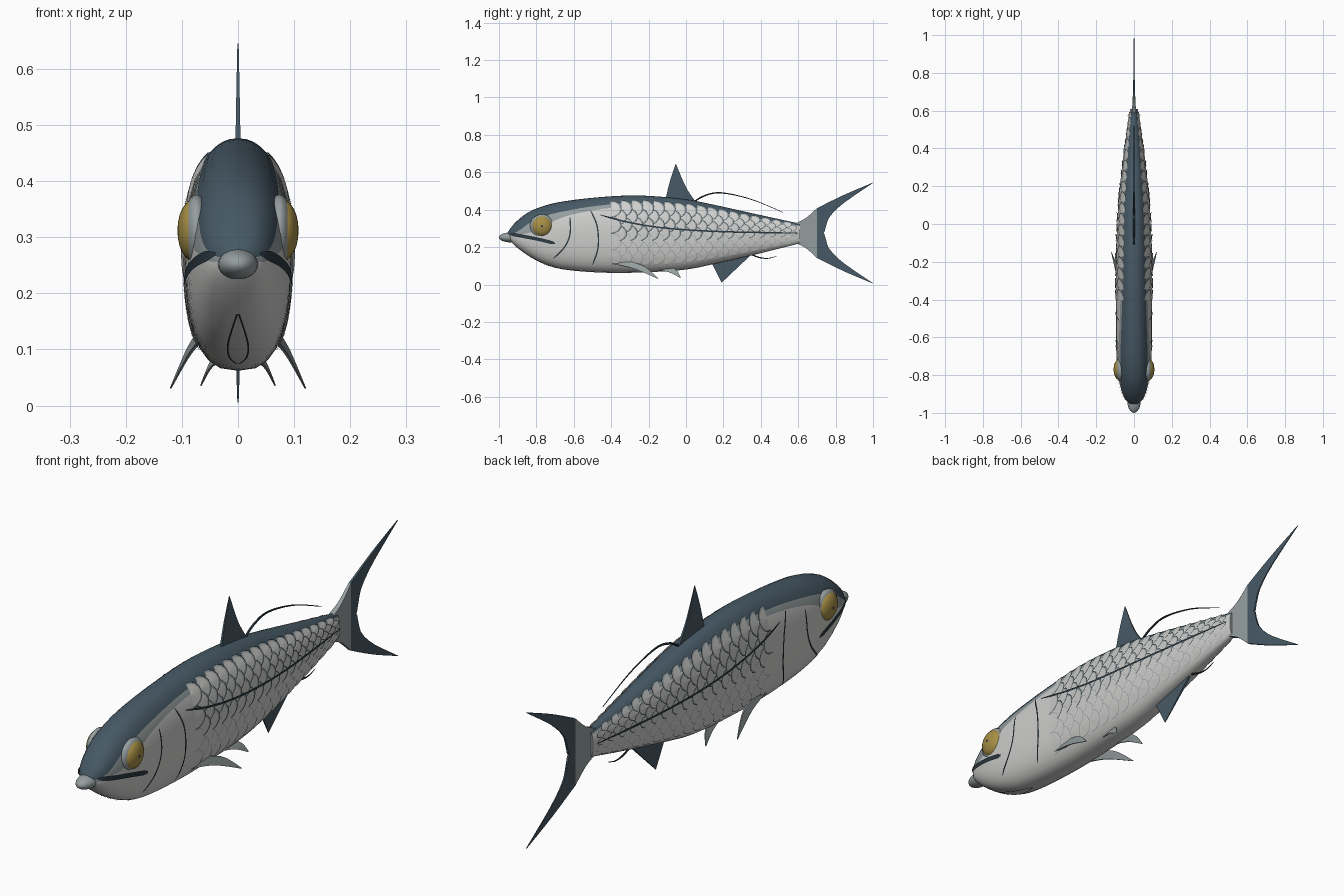
import bpy, bmesh, math

if "Cube" in bpy.data.objects:
    bpy.data.objects.remove(bpy.data.objects["Cube"])

def material(name, rgb):
    m = bpy.data.materials.new(name)
    m.diffuse_color = (*rgb, 1)
    m.use_nodes = True
    m.node_tree.nodes["Principled BSDF"].inputs["Base Color"].default_value = m.diffuse_color
    return m

DARK = material("slate back", (0.062, 0.10, 0.13))
MID = material("grey band", (0.30, 0.34, 0.345))
PALE = material("pale belly", (0.62, 0.62, 0.61))
GOLD = material("gold iris", (0.38, 0.27, 0.06))
LINE = material("dark line", (0.025, 0.042, 0.055))

# Body stations: y, top z, bottom z, half width, back edge height, band edge height
STATIONS = [
    (-0.955, 0.275, 0.250, 0.018, -0.10, -0.40), (-0.93, 0.312, 0.222, 0.046, 0.05, -0.25),
    (-0.89, 0.352, 0.187, 0.064, 0.25, -0.05), (-0.84, 0.388, 0.152, 0.077, 0.48, 0.05),
    (-0.77, 0.417, 0.114, 0.088, 0.62, 0.25), (-0.67, 0.442, 0.083, 0.094, 0.70, 0.52),
    (-0.46, 0.467, 0.064, 0.095, 0.78, 0.68), (-0.25, 0.476, 0.064, 0.094, 0.80, 0.70),
    (0.0, 0.455, 0.080, 0.087, 0.80, 0.70), (0.16, 0.424, 0.112, 0.076, 0.80, 0.70),
    (0.39, 0.373, 0.165, 0.050, 0.80, 0.70), (0.61, 0.325, 0.220, 0.020, 0.80, 0.70)]

def station(y):
    """Smoothly interpolated body values at y."""
    S, n = STATIONS, len(STATIONS)
    y = min(max(y, S[0][0]), S[-1][0])
    i = max(k for k in range(n - 1) if S[k][0] <= y)
    a, b = S[i], S[i + 1]
    d = b[0] - a[0]
    t = (y - a[0]) / d
    def slope(k, j):
        lo, hi = S[max(k - 1, 0)], S[min(k + 1, n - 1)]
        return (hi[j] - lo[j]) / (hi[0] - lo[0]) * d
    return [(2*t**3 - 3*t*t + 1) * a[j] + (t**3 - 2*t*t + t) * slope(i, j)
            + (3*t*t - 2*t**3) * b[j] + (t**3 - t*t) * slope(i + 1, j) for j in range(1, 6)]

def section(u):
    p = 2.2 if u > 0 else 2.6
    return max(0, 1 - min(1, abs(u)) ** p) ** (1 / p)

def on_body(y, z, lift):
    """Point on the right flank at y, z, raised by lift."""
    top, bot, w = station(y)[:3]
    c, h = (top + bot) / 2, (top - bot) / 2
    u = max(-0.97, min(0.97, (z - c) / h))
    nx, nz = 1 / w * section(u), u / h
    k = lift / math.hypot(nx, nz)
    return (w * section(u) + nx * k, y, c + h * u + nz * k)

def make(name, verts, faces, mats, idx=None, mirror=False, smooth=True, fix=True):
    me = bpy.data.meshes.new(name)
    me.from_pydata(verts, [], faces)
    for m in mats:
        me.materials.append(m)
    if idx:
        me.polygons.foreach_set("material_index", idx)
    if fix:
        bm = bmesh.new()
        bm.from_mesh(me)
        bmesh.ops.recalc_face_normals(bm, faces=bm.faces)
        bm.to_mesh(me)
        bm.free()
    ob = bpy.data.objects.new(name, me)
    bpy.context.collection.objects.link(ob)
    if mirror:
        ob.modifiers.new("mirror", 'MIRROR').use_mirror_merge = False
    if smooth:
        bpy.context.view_layer.objects.active = ob
        ob.select_set(True)
        bpy.ops.object.shade_smooth_by_angle(angle=math.radians(40))
        ob.select_set(False)
    return ob

def spline(pts, n):
    """n + 1 points on a smooth curve through pts."""
    out, m = [], len(pts) - 1
    for k in range(n + 1):
        s = k / n * m
        i = min(int(s), m - 1)
        t = s - i
        p0, p1, p2, p3 = (pts[max(i - 1, 0)], pts[i], pts[i + 1], pts[min(i + 2, m)])
        out.append(tuple(b + 0.5*t*(c - a + t*(2*a - 5*b + 4*c - d + t*(3*(b - c) + d - a)))
                         for a, b, c, d in zip(p0, p1, p2, p3)))
    return out

# Body: lofted rings whose edges follow the back and band borders
ROWS, verts, faces, idx = 40, [], [], []
for r in range(ROWS + 1):
    f = r / ROWS
    y = -0.955 + 1.565 * f ** 1.5
    top, bot, w, ud, um = station(y)
    ad, am = math.acos(ud), math.acos(um)
    half = ([ad * k / 5 for k in range(5)] + [ad + (am - ad) * k / 2 for k in range(2)]
            + [am + (math.pi - am) * k / 11 for k in range(12)])
    ring = [(1, a) for a in half] + [(-1, a) for a in half[-2:0:-1]]
    for s, a in ring:
        u = math.cos(a)
        verts.append((s * w * section(u), y, (top + bot) / 2 + (top - bot) / 2 * u))
N = len(ring)
for r in range(ROWS):
    for k in range(N):
        j = (k + 1) % N
        faces.append((r*N + k, r*N + j, r*N + N + j, r*N + N + k))
        q = min(k, N - 1 - k)
        idx.append(0 if q < 5 else 1 if q < 7 else 2)
faces += [tuple(range(N)), tuple(range(ROWS * N, ROWS * N + N))]
make("body", verts, faces, [DARK, MID, PALE], idx + [1, 1])

# Scales: staggered curved plates with a grey rim and dark edge
verts, faces, idx = [], [], []
COLS, ARC = 17, 8
for row in range(7):
    for col in range(COLS):
        y = -0.40 + (col + 0.5 * (row % 2)) * 0.058
        if y > 0.56:
            continue
        top, bot = station(y)[:2]
        h = (top - bot) / 2
        u0 = 0.66 - row * 0.21
        size = 0.055 * (0.55 + 0.45 * h / 0.2)
        low = row > 3
        base = len(verts)
        z0 = (top + bot) / 2 + h * u0
        for rad in (0.0, 0.84, 0.95, 1.0):
            for k in range(ARC + 1):
                a = math.radians(-95 + 190 * k / ARC)
                back = rad * max(0, math.cos(a))
                lift = 0.0012 + (0.002 if low else 0.0055) * back
                verts.append(on_body(y + size * rad * math.cos(a),
                                     z0 + 0.19 * h * 1.15 * rad * math.sin(a), lift))
        for ri in range(3):
            for k in range(ARC):
                p = base + ri * (ARC + 1) + k
                if ri == 0:
                    faces.append((p, p + ARC + 1, p + ARC + 2))
                else:
                    faces.append((p, p + ARC + 1, p + ARC + 2, p + 1))
                idx.append((0, 0, 1)[ri] if low else ri)
make("scales", verts, faces, [PALE, MID, LINE], idx, mirror=True, smooth=False, fix=False)

def ribbon(name, pts, width, mat=LINE, lift=0.004):
    """Thin painted line lying on the flank, mirrored to the left."""
    path = spline(pts, 24)
    v, f = [], []
    for i, (y, z) in enumerate(path):
        a, b = path[max(i - 1, 0)], path[min(i + 1, 24)]
        dy, dz = b[0] - a[0], b[1] - a[1]
        k = width / 2 / math.hypot(dy, dz) * min(1, 0.3 + 0.25 * min(i, 24 - i))
        v += [on_body(y - dz*k, z + dy*k, lift), on_body(y + dz*k, z - dy*k, lift)]
    f = [(2*i, 2*i + 1, 2*i + 3, 2*i + 2) for i in range(24)]
    make(name, v, f, [mat], mirror=True, smooth=False, fix=False)

ribbon("lateral_line", [(-0.46, 0.37), (-0.3, 0.33), (-0.1, 0.30), (0.2, 0.282), (0.6, 0.275)],
       0.008, lift=0.008)
ribbon("gill_cover_line", [(-0.51, 0.395), (-0.475, 0.31), (-0.47, 0.2), (-0.50, 0.105)], 0.007)
ribbon("cheek_line", [(-0.62, 0.36), (-0.62, 0.27), (-0.65, 0.2), (-0.71, 0.14)], 0.007)
ribbon("mouth_line", [(-0.94, 0.27), (-0.86, 0.256), (-0.78, 0.24), (-0.70, 0.22)], 0.018)

# Throat plate outline under the jaw
def throat_point(x, y):
    top, bot, w = station(y)[:3]
    c, h = (top + bot) / 2, (top - bot) / 2
    return (x, y, c - h * (1 - (x / w) ** 2.6) ** (1 / 2.6) - 0.002)
verts = []
for i in range(17):
    y = -0.86 + 0.24 * i / 16
    x = 0.017 * math.sin(math.pi * i / 16)
    verts += [throat_point(x, y), throat_point(x + 0.003, y)]
make("throat_outline", verts, [(2*i, 2*i + 1, 2*i + 3, 2*i + 2) for i in range(16)],
     [LINE], mirror=True, smooth=False, fix=False)

def ellipsoid(name, centre, radii, mat, mirror=False, axis_x=False, seg=20):
    bm = bmesh.new()
    bmesh.ops.create_uvsphere(bm, u_segments=seg, v_segments=12, radius=1)
    v = []
    for p in bm.verts:
        q = (p.co.z, p.co.x, p.co.y) if axis_x else p.co
        v.append(tuple(c + r * k for c, r, k in zip(centre, radii, q)))
    f = [[p.index for p in face.verts] for face in bm.faces]
    bm.free()
    return make(name, v, f, [mat], mirror=mirror)

# Jaw tip and eyes
ellipsoid("lower_jaw", (0, -0.935, 0.252), (0.036, 0.065, 0.027), MID)
ellipsoid("eye_socket", (0.074, -0.77, 0.312), (0.024, 0.065, 0.064), MID, True, True)
ellipsoid("iris", (0.079, -0.77, 0.312), (0.029, 0.055, 0.055), GOLD, True, True)
ellipsoid("pupil", (0.099, -0.77, 0.312), (0.009, 0.023, 0.023), LINE, True, True, 6)

def fin(name, lead, trail, mat, root=0.005, tip=0.001, mirror=False):
    """Tapered blade between a leading and a trailing edge, root to tip."""
    n, m = 14, 4
    A, B = spline(lead, n), spline(trail, n)
    v, f = [], []
    for i in range(n + 1):
        t = root + (tip - root) * i / n
        row = [tuple(a + (b - a) * k / m for a, b in zip(A[i], B[i])) for k in range(m + 1)]
        for s, order in ((1, row), (-1, row[::-1])):
            v += [(p[0] + s * t, p[1], p[2]) for p in order]
    w = 2 * (m + 1)
    for i in range(n):
        for k in range(w):
            j = (k + 1) % w
            f.append((i*w + k, i*w + j, i*w + w + j, i*w + w + k))
    f += [tuple(range(w)), tuple(range(n * w, n * w + w))]
    return make(name, v, f, [mat], mirror=mirror)

def flat(*pts):
    return [(0, y, z) for y, z in pts]

# Fins along the middle
fin("dorsal_fin", flat((-0.11, 0.455), (-0.085, 0.555), (-0.055, 0.645)),
    flat((0.06, 0.43), (0.0, 0.52), (-0.053, 0.643)), DARK)
fin("anal_fin", flat((0.13, 0.13), (0.165, 0.06), (0.19, 0.01)),
    flat((0.36, 0.17), (0.27, 0.085), (0.193, 0.012)), DARK)

# Tail: grey base and two mirrored dark lobes
fin("tail_base", flat((0.58, 0.325), (0.64, 0.355), (0.70, 0.408)),
    flat((0.58, 0.225), (0.64, 0.195), (0.70, 0.142)), MID, 0.012, 0.005)
for name, s in (("upper_tail_lobe", 1), ("lower_tail_lobe", -1)):
    mid = 0.275
    edge = [(0.70, 0.133), (0.84, 0.202), (1.0, 0.27)]
    fork = [(0.70, 0.0), (0.737, 0.0), (0.755, 0.067), (0.83, 0.15), (1.0, 0.268)]
    fin(name, flat(*[(y, mid + s * z) for y, z in edge]),
        flat(*[(y, mid + s * z) for y, z in fork]), DARK, 0.005, 0.001)

# Paired fins
fin("pectoral_fin", [(0.07, -0.40, 0.112), (0.09, -0.28, 0.085), (0.12, -0.15, 0.03)],
    [(0.074, -0.30, 0.125), (0.092, -0.22, 0.095), (0.12, -0.148, 0.032)], MID, 0.004, 0.001, True)
fin("pelvic_fin", [(0.035, -0.15, 0.078), (0.05, -0.09, 0.065), (0.066, -0.03, 0.035)],
    [(0.04, -0.07, 0.09), (0.052, -0.045, 0.07), (0.066, -0.028, 0.037)], MID, 0.003, 0.001, True)

# Trailing filaments
def filament(name, pts, r):
    P = spline(flat(*pts), 24)
    v, f = [], []
    for i, p in enumerate(P):
        q = r * (1 - 0.75 * i / 24)
        for k in range(6):
            a = k * math.pi / 3
            v.append((q * math.cos(a), p[1], p[2] + q * math.sin(a)))
    for i in range(24):
        for k in range(6):
            j = (k + 1) % 6
            f.append((i*6 + k, i*6 + j, i*6 + 6 + j, i*6 + 6 + k))
    f += [tuple(range(6)), tuple(range(144, 150))]
    make(name, v, f, [LINE])

filament("dorsal_filament", [(0.04, 0.44), (0.10, 0.475), (0.19, 0.49), (0.35, 0.455), (0.52, 0.385)], 0.006)
filament("anal_filament", [(0.34, 0.165), (0.39, 0.145), (0.44, 0.14), (0.485, 0.152)], 0.005)
